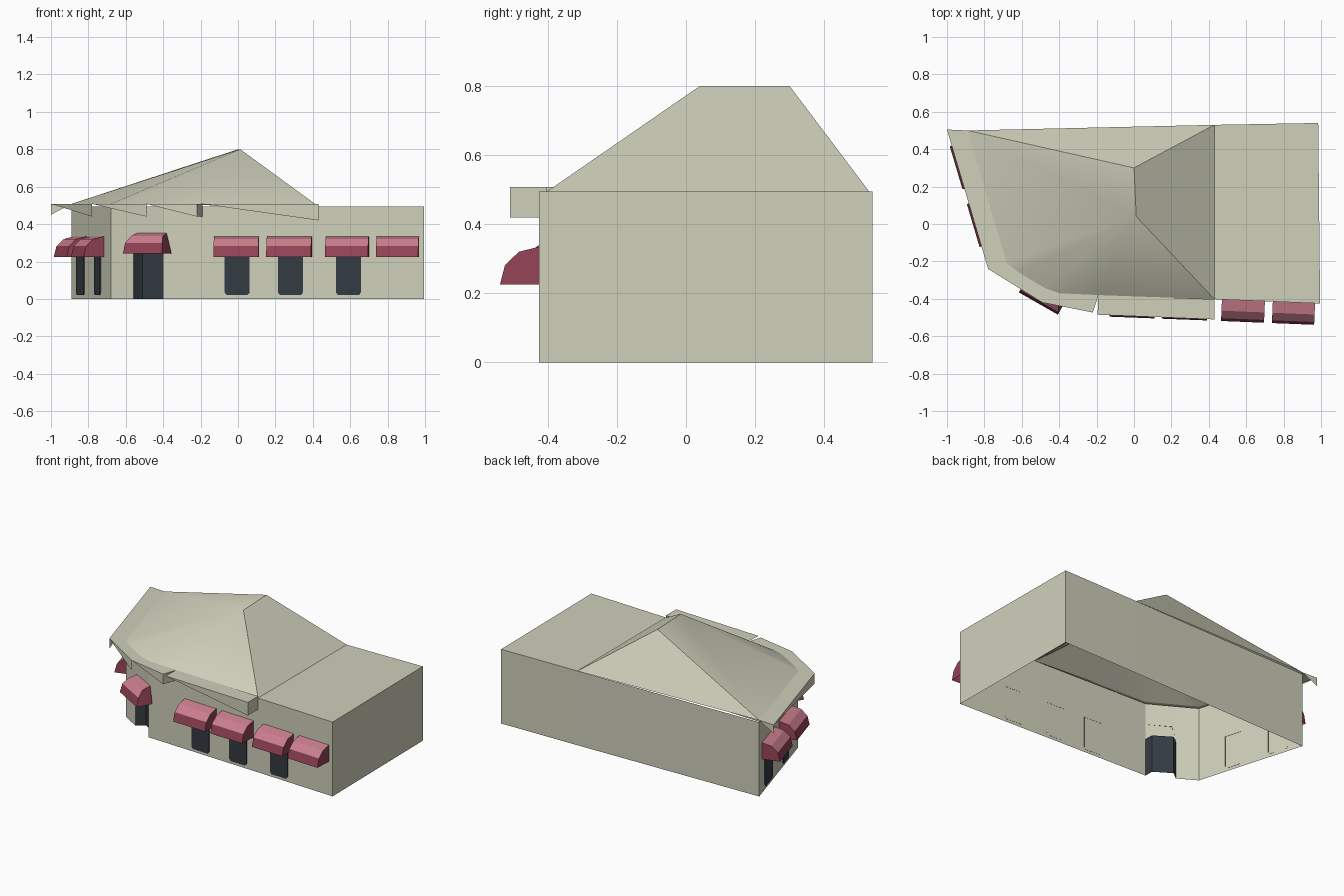
import bpy, bmesh, math
from mathutils import Vector

if "Cube" in bpy.data.objects:
    bpy.data.objects.remove(bpy.data.objects["Cube"])


def material(name, rgb):
    m = bpy.data.materials.new(name)
    m.diffuse_color = (*rgb, 1)
    m.use_nodes = True
    m.node_tree.nodes["Principled BSDF"].inputs["Base Color"].default_value = m.diffuse_color
    return m


STONE = material("pale stone", (0.63, 0.63, 0.50))
ROSE = material("rose canvas", (0.60, 0.21, 0.27))
WINE = material("wine canvas", (0.30, 0.056, 0.095))
DARK = material("dark glass", (0.034, 0.044, 0.055))


def make(name, faces, mats):
    """Build a mesh object from polygons given as (points, material index)."""
    bm = bmesh.new()
    for pts, mi in faces:
        f = bm.faces.new([bm.verts.new(p) for p in pts])
        f.material_index = mi
    bmesh.ops.remove_doubles(bm, verts=bm.verts, dist=1e-4)
    me = bpy.data.meshes.new(name)
    bm.to_mesh(me)
    bm.free()
    for m in mats:
        me.materials.append(m)
    ob = bpy.data.objects.new(name, me)
    bpy.context.collection.objects.link(ob)
    return ob


def upright(a, b, z0, z1):
    return [(*a, z0), (*b, z0), (*b, z1), (*a, z1)]


# footprint corners, counter-clockwise
BACK_L, CORNER_L = (-0.89, 0.50), (-0.68, -0.21)
DOOR_L, DOOR_R = (-0.56, -0.28), (-0.40, -0.37)
IN_L, IN_R = (-0.51, -0.24), (-0.40, -0.31)
MID_F, FRONT_R = (0.43, -0.402), (0.995, -0.425)
BACK_R, MID_B = (0.985, 0.54), (0.43, 0.53)
TOP, EAVE, DOOR_H = 0.495, 0.508, 0.25

# walls with a lintel over the door, and the flat roof on the right
faces = []
ring = [BACK_L, CORNER_L, DOOR_L, DOOR_R, MID_F, FRONT_R, BACK_R, MID_B]
for a, b in zip(ring, ring[1:] + ring[:1]):
    faces.append((upright(a, b, DOOR_H if a == DOOR_L else 0, TOP), 0))
make("walls", faces, [STONE])
make("flat_roof", [([(*p, TOP) for p in (MID_F, FRONT_R, BACK_R, MID_B)], 0)], [STONE])

# recessed doorway
bay = [DOOR_L, IN_L, IN_R, DOOR_R]
faces = [(upright(a, b, 0, DOOR_H), 0) for a, b in zip(bay, bay[1:])]
faces.append(([(*p, DOOR_H) for p in bay], 0))
make("doorway", faces, [DARK])

# hipped roof, fanned round the corner
R_BACK, R_FRONT = (0.0, 0.30, 0.80), (0.012, 0.04, 0.80)
fan = [(*CORNER_L, EAVE), (-0.62, -0.255, EAVE), (-0.55, -0.30, EAVE), (-0.47, -0.345, EAVE),
       (*DOOR_R, EAVE), (-0.19, -0.38, EAVE), (*MID_F, TOP)]
back_l, mid_b = (*BACK_L, EAVE), (*MID_B, TOP)
faces = [([a, b, R_FRONT], 0) for a, b in zip(fan, fan[1:])]
faces += [([back_l, fan[0], R_FRONT, R_BACK], 0),
          ([fan[-1], mid_b, R_BACK, R_FRONT], 0),
          ([mid_b, back_l, R_BACK], 0)]
roof = make("hipped_roof", faces, [STONE])
bpy.context.view_layer.objects.active = roof
roof.select_set(True)
bpy.ops.object.shade_smooth_by_angle(angle=math.radians(35))

# eaves: flat strips with a wedge-shaped fascia that deepens along each run
runs = [((-1.0, 0.505), (-0.78, -0.24), BACK_L, CORNER_L),
        ((-0.78, -0.24), (-0.49, -0.42), CORNER_L, DOOR_R),
        ((-0.49, -0.42), (-0.22, -0.473), DOOR_R, (-0.19, -0.38)),
        ((-0.195, -0.485), (0.43, -0.51), (-0.19, -0.38), MID_F)]
faces = []
for i, (oa, ob, ia, ib) in enumerate(runs):
    low = 0.42 if i == 3 else 0.44
    faces.append(([(*oa, EAVE), (*ob, EAVE), (*ib, EAVE), (*ia, EAVE)], 0))
    faces.append(([(*oa, EAVE), (*ob, low), (*ob, EAVE)], 0))
    if i > 1:
        faces.append((upright(ob, ib, low, EAVE), 0))
faces.append(([(-1.0, 0.505, 0.45), (-1.0, 0.505, EAVE), back_l], 0))
make("eaves", faces, [STONE])


def awning(name, c, u, half, flare=0.0, depth=1.0, lift=0.0):
    """Curved canopy on a wall at c, running along u: wine valance, rose top."""
    c, u = Vector((*c, 0)), Vector((*u, 0)).normalized()
    n = Vector((u.y, -u.x, 0))
    prof = [(0.115, 0.225, 1), (0.10, 0.282, 0.8), (0.06, 0.32, 0.25), (0, 0.335, 0)]

    def pt(side, d, z, f):
        return c + u * side * (half + flare * f) + n * d * depth + Vector((0, 0, z + lift))
    L = [pt(-1, *p) for p in prof]
    R = [pt(1, *p) for p in prof]
    faces = [([L[k], R[k], R[k + 1], L[k + 1]], 1 if k == 0 else 0) for k in range(3)]
    lw, rw = pt(-1, 0, 0.225, 1), pt(1, 0, 0.225, 1)
    faces += [([R[0], rw, R[3], R[2], R[1]], 1), ([L[1], L[2], L[3], lw, L[0]], 1)]
    make(name, faces, [ROSE, WINE])


def window(name, c, u, half):
    """Thin glass plate with clipped lower corners."""
    c, u = Vector((*c, 0)), Vector((*u, 0)).normalized()
    n = Vector((u.y, -u.x, 0))
    out = [(-half + 0.012, 0.02), (half - 0.012, 0.02), (half, 0.035),
           (half, 0.24), (-half, 0.24), (-half, 0.035)]
    front = [c + u * s + n * 0.006 + Vector((0, 0, z)) for s, z in out]
    back = [p - n * 0.007 for p in front]
    faces = [(front, 0)]
    for k in range(6):
        j = (k + 1) % 6
        faces.append(([front[k], back[k], back[j], front[j]], 0))
    make(name, faces, [DARK])


def on_wall(a, b, t):
    return (a[0] + (b[0] - a[0]) * t, a[1] + (b[1] - a[1]) * t)


# front wall: awning centre, half width, window centre
front = [(-0.007, 0.12, -0.005), (0.275, 0.12, 0.28), (0.585, 0.115, 0.59), (0.855, 0.113, None)]
for i, (x, half, wx) in enumerate(front):
    a, b = (DOOR_R, MID_F) if x < 0.43 else (MID_F, FRONT_R)
    u = (b[0] - a[0], b[1] - a[1])
    awning(f"front_awning_{i}", on_wall(a, b, (x - a[0]) / u[0]), u, half)
    if wx is not None:
        window(f"front_window_{i}", on_wall(a, b, (wx - a[0]) / u[0]), u, 0.067)

# left wall
u = (CORNER_L[0] - BACK_L[0], CORNER_L[1] - BACK_L[1])
for i, (t, half) in enumerate([(0.235, 0.07), (0.67, 0.055)]):
    c = on_wall(BACK_L, CORNER_L, t)
    awning(f"side_awning_{i}", c, u, 0.12)
    window(f"side_window_{i}", c, u, half)

# flared awning over the door
awning("door_awning", (-0.46, -0.335), (0.868, -0.496), 0.09, 0.03, 0.9, 0.017)
